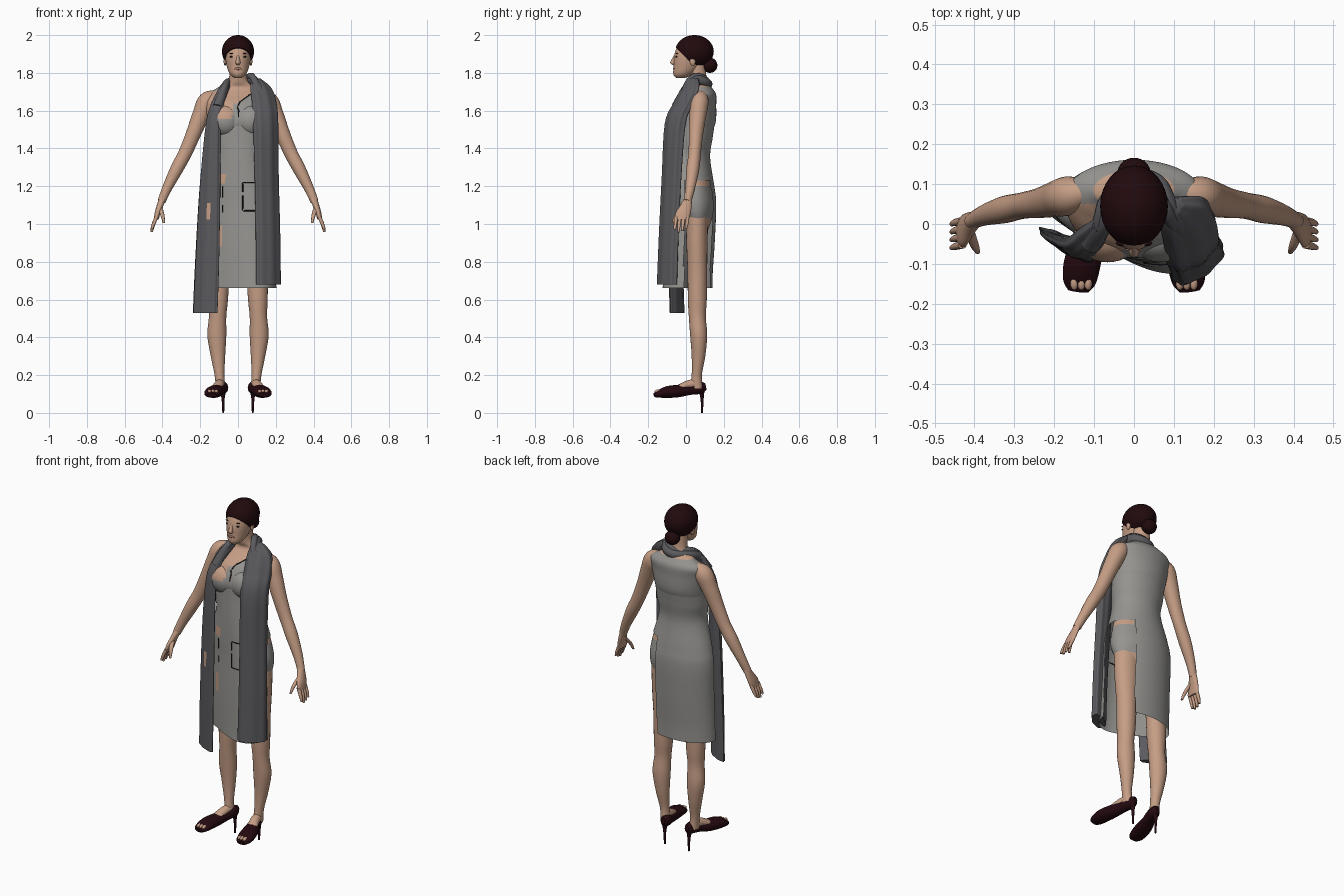
import bpy, bmesh
from math import sin, cos, pi, radians
from mathutils import Vector
from mathutils.bvhtree import BVHTree

if "Cube" in bpy.data.objects:
    bpy.data.objects.remove(bpy.data.objects["Cube"])


def material(name, r, g, b):
    m = bpy.data.materials.new(name)
    m.use_nodes = True
    m.diffuse_color = (r, g, b, 1)
    m.node_tree.nodes["Principled BSDF"].inputs["Base Color"].default_value = (r, g, b, 1)
    return m


SKIN = material("skin", 0.56, 0.34, 0.235)
DRESS = material("dress grey", 0.30, 0.295, 0.28)
SCARF = material("scarf charcoal", 0.105, 0.105, 0.115)
HAIR = material("hair dark brown", 0.015, 0.003, 0.004)
SHOE = material("shoe oxblood", 0.018, 0.003, 0.005)
DARK = material("dark trim", 0.012, 0.01, 0.01)
LIPS = material("lips", 0.38, 0.18, 0.14)


def finish(name, bm, *mats):
    bmesh.ops.recalc_face_normals(bm, faces=bm.faces)
    me = bpy.data.meshes.new(name)
    bm.to_mesh(me)
    bm.free()
    for m in mats:
        me.materials.append(m)
    me.shade_smooth()
    me.set_sharp_from_angle(angle=radians(50))
    bpy.context.collection.objects.link(bpy.data.objects.new(name, me))


def spline(rows, steps):
    """Catmull-Rom interpolation through rows of numbers."""
    out = []
    for i in range(len(rows) - 1):
        a, b = rows[max(i - 1, 0)], rows[i]
        c, d = rows[i + 1], rows[min(i + 2, len(rows) - 1)]
        for s in range(steps):
            t = s / steps
            out.append([q + 0.5 * t * (r - p + t * (2*p - 5*q + 4*r - w + t * (3*(q - r) + w - p)))
                        for p, q, r, w in zip(a, b, c, d)])
    return out + [list(rows[-1])]


def loft(rows, n=24, steps=5, along=False, turn=0, ripple=0, cap=True, lean=0):
    """Skin elliptical rings (x, y, z, rx, ry); rings follow the path if along.
    lean skews the front of the first rings and fades out towards the last."""
    bm = bmesh.new()
    rows = spline(rows, steps)
    rings = []
    for i, (x, y, z, rx, ry) in enumerate(rows):
        path = Vector(rows[min(i + 1, len(rows) - 1)][:3]) - Vector(rows[max(i - 1, 0)][:3])
        quat = path.to_track_quat('Z', 'Y')
        skew = lean * (1 - i / len(rows))
        ring = []
        for k in range(n):
            a = 2 * pi * k / n
            f = 1 + ripple * sin(7 * a)
            u, v = rx * cos(a) * f, ry * sin(a) * f
            p = Vector((u * cos(turn) - v * sin(turn), u * sin(turn) + v * cos(turn), 0))
            p.y += skew * p.x * min(0, sin(a))
            if along:
                p = quat @ p
            ring.append(bm.verts.new(p + Vector((x, y, z))))
        rings.append(ring)
    for r, s in zip(rings, rings[1:]):
        for k in range(n):
            bm.faces.new((r[k], r[(k + 1) % n], s[(k + 1) % n], s[k]))
    if cap:
        bm.faces.new(rings[0])
        bm.faces.new(rings[-1])
    return bm


def ball(loc, scale):
    bm = bmesh.new()
    bmesh.ops.create_uvsphere(bm, u_segments=32, v_segments=24, radius=1)
    bmesh.ops.scale(bm, vec=scale, verts=bm.verts)
    bmesh.ops.translate(bm, vec=loc, verts=bm.verts)
    return bm


def mirror(rows, s):
    return [(s * r[0],) + tuple(r[1:]) for r in rows]


def paint(bm, rule):
    for f in bm.faces:
        f.material_index = int(rule(f.calc_center_median()))
    return bm


def bare(c):
    """Where the fitted bodice leaves skin uncovered."""
    if c.z < 1.03 or c.z > 1.725:
        return True
    if c.y < .05 and c.z > (1.555 if c.x < -.03 else 1.635 if c.x < .005 else 1.64 + .7 * c.x):
        return True
    return c.x > .1 and 1.195 < c.z < 1.23 and c.y > .02


# Torso: fitted bodice with bare neckline, shoulders and hip gap
bm = loft([(0, .06, .95, .12, .05), (0, .06, 1.02, .17, .075), (0, .05, 1.1, .187, .103),
           (0, .045, 1.2, .172, .095), (0, .035, 1.35, .135, .08), (0, .035, 1.45, .145, .092),
           (0, .036, 1.54, .16, .121), (0, .052, 1.63, .172, .108), (0, .08, 1.685, .163, .079),
           (0, .085, 1.722, .108, .052), (0, .068, 1.76, .052, .044), (0, .056, 1.85, .045, .046)],
          n=80, steps=9)
torso_tree = BVHTree.FromBMesh(bm)
finish("torso", paint(bm, bare), DRESS, SKIN)
for s, side in ((1, "left"), (-1, "right")):
    finish(side + "_bust", paint(ball((s * .066, -.027, 1.545), (.084, .069, .084)), bare), DRESS, SKIN)

# Hanging dress, slit open on the left side
bm = loft([(0, .02, .66, .205, .12), (0, .022, .75, .203, .12), (0, .028, .9, .2, .124),
           (0, .035, 1.1, .199, .125), (0, .03, 1.2, .182, .12), (0, .02, 1.35, .143, .108),
           (0, .028, 1.45, .152, .112), (0, .036, 1.54, .157, .118)],
          n=128, steps=9, cap=False, lean=.45)
dress_tree = BVHTree.FromBMesh(bm)
paint(bm, lambda c: c.y < 0 and ((.88 < c.z < 1.0 and -.112 < c.x < -.088)
                                 or (1.21 < c.z < 1.275 and -.11 < c.x < -.067)))
slit = []
for f in bm.faces:
    c = f.calc_center_median()
    if c.y > -.01 and c.z < 1.23 and c.x > .1:
        slit.append(f)
bmesh.ops.delete(bm, geom=slit, context='FACES')
finish("dress_skirt", bm, DRESS, SKIN)


# Dark seams laid on the front of the dress
def seam(name, tree, pts):
    cu = bpy.data.curves.new(name, 'CURVE')
    cu.dimensions = '3D'
    cu.bevel_depth = .003
    cu.materials.append(DARK)
    sp = cu.splines.new('POLY')
    fine = []
    for a, b in zip(pts, pts[1:]):
        fine += [Vector(a).lerp(Vector(b), t / 6) for t in range(7)]
    sp.points.add(len(fine) - 1)
    for p, q in zip(sp.points, fine):
        hit = tree.ray_cast(Vector((q.x, -1, q.y)), Vector((0, 1, 0)))[0]
        p.co = (q.x, hit.y, q.y, 1)
    bpy.context.collection.objects.link(bpy.data.objects.new(name, cu))


seam("pocket_top_seam", dress_tree, [(.09, 1.22), (.025, 1.22), (.025, 1.17)])
seam("pocket_seam", dress_tree, [(.025, 1.15), (.025, 1.07), (.09, 1.07)])
seam("side_seam", dress_tree, [(-.083, 1.2), (-.083, 1.14)])
seam("lower_side_seam", dress_tree, [(-.083, 1.1), (-.083, 1.06)])
seam("neckline_seam", torso_tree, [(.07, 1.69), (.01, 1.647), (0, 1.625)])
seam("neck_notch", torso_tree, [(-.004, 1.62), (.004, 1.6), (.002, 1.565)])

# Head, face and hair
finish("head", loft([(0, -.03, 1.772, .018, .022), (0, -.015, 1.792, .042, .052),
                     (0, .005, 1.83, .058, .071), (0, .022, 1.885, .068, .086),
                     (0, .032, 1.935, .065, .079), (0, .04, 1.97, .045, .05),
                     (0, .04, 1.98, .01, .01)], n=32), SKIN)
finish("nose", loft([(0, -.053, 1.898, .006, .008), (0, -.062, 1.875, .009, .012),
                     (0, -.068, 1.853, .013, .016), (0, -.062, 1.842, .008, .008)], n=16), SKIN)
finish("mouth", ball((0, -.063, 1.822), (.021, .006, .007)), LIPS)
bm = ball((0, .045, 1.913), (.085, .102, .087))
bmesh.ops.bisect_plane(bm, geom=bm.verts[:] + bm.edges[:] + bm.faces[:],
                       plane_co=(0, -.05, 1.93), plane_no=(0, -.714, -.7), clear_outer=True)
bmesh.ops.holes_fill(bm, edges=[e for e in bm.edges if e.is_boundary])
finish("hair_cap", bm, HAIR)
finish("hair_bun", ball((0, .126, 1.84), (.042, .04, .04)), HAIR)

# Paired parts
for s, side in ((1, "left"), (-1, "right")):
    finish(side + "_eye", ball((s * .031, -.05, 1.885), (.013, .006, .005)), DARK)
    finish(side + "_brow", ball((s * .031, -.048, 1.903), (.015, .006, .003)), HAIR)
    finish(side + "_ear", ball((s * .068, .035, 1.862), (.008, .015, .024)), SKIN)

    # Arm, palm and fingers
    finish(side + "_arm", loft(mirror([
        (.11, .082, 1.685, .025, .025), (.16, .072, 1.652, .048, .05), (.195, .063, 1.58, .045, .046),
        (.235, .053, 1.48, .038, .04), (.28, .046, 1.375, .033, .036), (.325, .036, 1.29, .034, .034),
        (.375, .022, 1.19, .026, .026), (.405, .008, 1.12, .02, .022)], s), along=True), SKIN)
    finish(side + "_palm", loft(mirror([
        (.398, .012, 1.14, .02, .02), (.412, 0, 1.1, .018, .03), (.425, -.015, 1.06, .016, .04),
        (.433, -.022, 1.025, .013, .038)], s)), SKIN)
    for i in range(4):
        y = -.052 + .02 * i
        tip = .955 + .012 * abs(i - 1.3)
        finish(f"{side}_finger_{i + 1}", loft(mirror([
            (.43, y, 1.04, .011, .01), (.447, y - .004, 1.0, .01, .009),
            (.457, y - .008, tip, .006, .006)], s), n=10), SKIN)
    finish(side + "_thumb", loft(mirror([
        (.412, -.02, 1.085, .013, .013), (.4, -.052, 1.045, .011, .011),
        (.392, -.07, 1.005, .006, .006)], s), n=10), SKIN)

    # Leg and instep
    finish(side + "_leg", loft(mirror([
        (.095, .058, 1.05, .08, .06), (.098, .058, .9, .073, .056), (.102, .06, .75, .058, .052),
        (.105, .06, .6, .052, .05), (.108, .06, .51, .046, .045), (.112, .067, .41, .05, .045),
        (.106, .066, .3, .038, .036), (.098, .057, .2, .026, .027), (.092, .055, .13, .026, .034)], s)), SKIN)
    finish(side + "_instep", loft(mirror([
        (.092, .06, .155, .024, .024), (.102, .01, .148, .026, .024),
        (.122, -.06, .122, .03, .015), (.134, -.12, .108, .03, .012)], s), along=True), SKIN)

    # Open-toed shoe with a stiletto heel
    finish(side + "_shoe", loft(mirror([
        (.077, .105, .14, .012, .018), (.08, .075, .134, .029, .033), (.094, .02, .124, .031, .029),
        (.115, -.04, .116, .041, .033), (.13, -.1, .11, .046, .031), (.137, -.145, .1, .041, .02),
        (.14, -.168, .094, .026, .011)], s), along=True), SHOE)
    finish(side + "_heel", loft(mirror([
        (.08, .08, .13, .022, .02), (.079, .085, .08, .009, .009), (.078, .085, 0, .005, .005)], s), n=12), SHOE)
    for i, x in enumerate((.115, .132, .15)):
        finish(f"{side}_toe_{i + 1}", ball((s * x, -.147, .113), (.01, .019, .011)), SKIN)

# Scarf: wrapped folds behind the neck and two hanging ends
for i, (dz, grow, r) in enumerate(((0, 1, .026), (.022, .9, .018))):
    path = [(-.108, -.05, 1.62), (-.08, 0, 1.7), (-.06, .06, 1.73), (0, .112, 1.738),
            (.055, .1, 1.75), (.08, .055, 1.76), (.105, .01, 1.72), (.135, -.03, 1.62)]
    finish(f"scarf_wrap_{i + 1}", loft(
        [(x * grow, y * grow, z + dz, r, r) for x, y, z in path], n=16, along=True, ripple=.05), SCARF)
finish("scarf_left_end", loft([
    (.095, .045, 1.77, .025, .02), (.122, .025, 1.72, .062, .034), (.14, -.012, 1.64, .073, .038),
    (.147, -.055, 1.53, .074, .042), (.153, -.075, 1.25, .072, .036), (.16, -.09, .95, .074, .034),
    (.162, -.1, .68, .076, .034)], n=56, turn=.62, ripple=.05), SCARF)
bm = loft([
    (-.085, 0, 1.715, .018, .018), (-.105, -.03, 1.65, .034, .022), (-.128, -.055, 1.56, .04, .024),
    (-.14, -.062, 1.4, .05, .024), (-.152, -.06, 1.15, .062, .022), (-.165, -.055, .8, .07, .02),
    (-.175, -.047, .53, .072, .018)], n=56, steps=8, turn=-.5, ripple=.05)
paint(bm, lambda c: 1.03 < c.z < 1.1 and -.165 < c.x < -.145 and c.y < -.06)
finish("scarf_right_end", bm, SCARF, SKIN)
